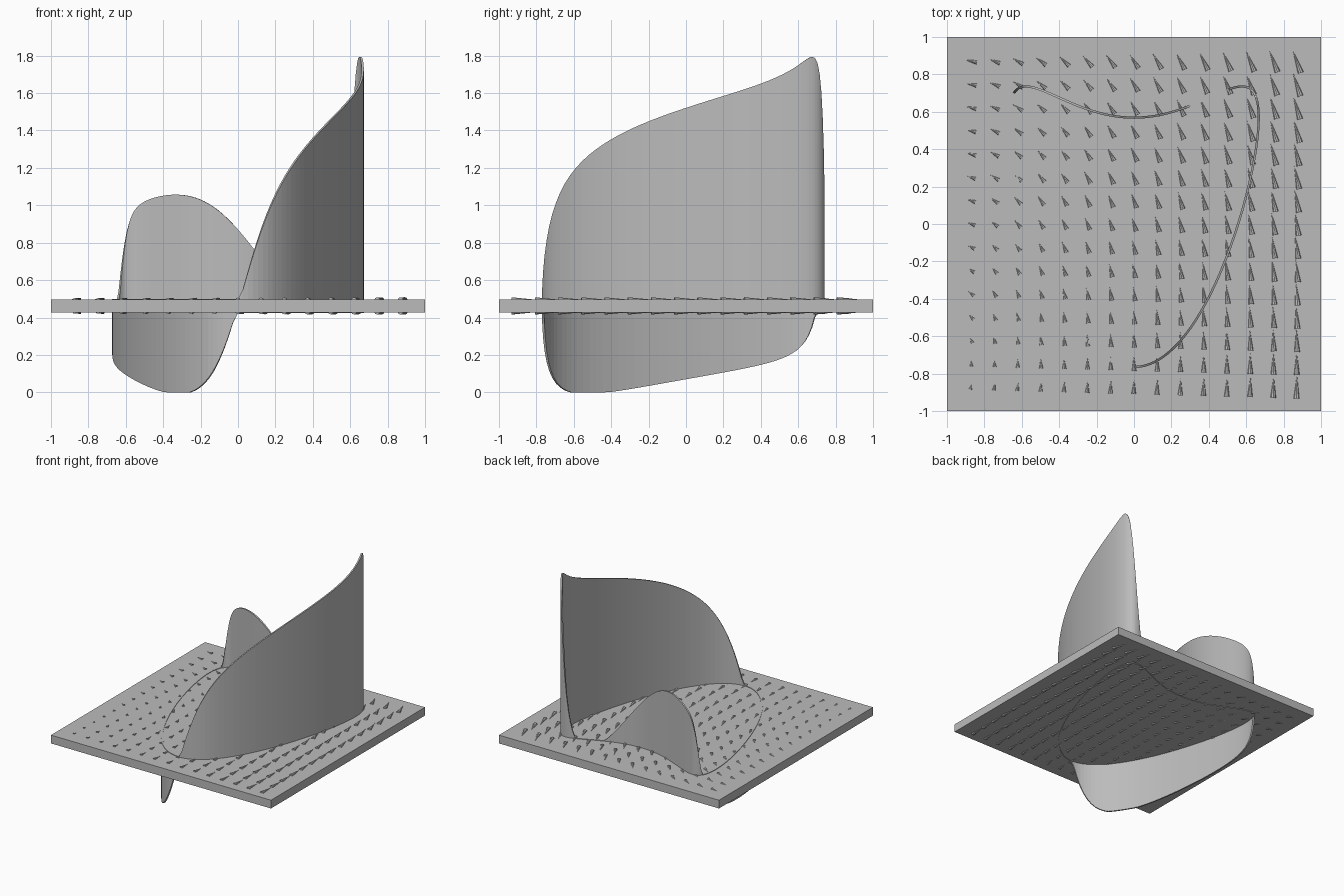
import bpy, bmesh, math
from mathutils import Vector, Matrix

cube = bpy.data.objects.get("Cube")
if cube:
    bpy.data.objects.remove(cube, do_unlink=True)

grey = bpy.data.materials.new("grey")
grey.use_nodes = True
colour = (0.5, 0.5, 0.5, 1)
grey.diffuse_color = colour
grey.node_tree.nodes["Principled BSDF"].inputs["Base Color"].default_value = colour

MID = 0.462        # middle height of the plate
HALF = 0.034       # half of the plate thickness
STEPS = 160        # samples around the loop


def add_object(name, bm):
    bmesh.ops.recalc_face_normals(bm, faces=bm.faces)
    mesh = bpy.data.meshes.new(name)
    bm.to_mesh(mesh)
    bm.free()
    mesh.materials.append(grey)
    obj = bpy.data.objects.new(name, mesh)
    bpy.context.collection.objects.link(obj)
    return obj


def field(x, y):
    return Vector((-0.305 * (y + 0.77), 0.76 * (x + 1)))


def loop_point(t):
    return Vector((math.cos(t), math.sin(t) + math.cos(2 * t) / 2 + 0.353)) * 2 / 3


def loop_tangent(t):
    return Vector((-math.sin(t), math.cos(t) - math.sin(2 * t))).normalized()


# Square plate
bm = bmesh.new()
bmesh.ops.create_cube(bm, size=2, matrix=Matrix.Translation((0, 0, MID)) @ Matrix.Diagonal((1, 1, HALF, 1)))
add_object("plate", bm)

# Thin curved wall: its height is the field along the loop, with a low rim on both plate faces
bm = bmesh.new()
rings = []
for i in range(STEPS):
    t = math.tau * i / STEPS
    p, d = loop_point(t), loop_tangent(t)
    side = Vector((d.y, -d.x)) * 0.006
    h = field(p.x, p.y).dot(d)
    low, high = max(0, MID + min(h, -HALF - 0.004)), MID + max(h, HALF + 0.004)
    corners = ((p + side, low), (p + side, high), (p - side, high), (p - side, low))
    rings.append([bm.verts.new((q.x, q.y, z)) for q, z in corners])
for i, a in enumerate(rings):
    b = rings[(i + 1) % STEPS]
    for j in range(4):
        k = (j + 1) % 4
        bm.faces.new((a[j], b[j], b[k], a[k]))
add_object("curved_wall", bm)

# Grid of small cones lying on each plate face, pointing along the field
for name, z in (("upper_arrows", MID + HALF), ("lower_arrows", MID - HALF)):
    bm = bmesh.new()
    for i in range(15):
        for j in range(15):
            x, y = (i - 7) * 0.1243, (j - 7) * 0.1243
            f = field(x, y)
            radius = 0.009 + 0.0045 * f.length
            turn = Vector((f.x, f.y, 0)).to_track_quat('Z', 'Y').to_matrix().to_4x4()
            place = Matrix.Translation((x, y, z)) @ Matrix.Diagonal((1, 1, 0.8, 1)) @ turn
            bmesh.ops.create_cone(bm, cap_ends=True, segments=8, radius1=radius, radius2=0,
                                  depth=0.025 + 0.07 * f.length, matrix=place)
    add_object(name, bm)
